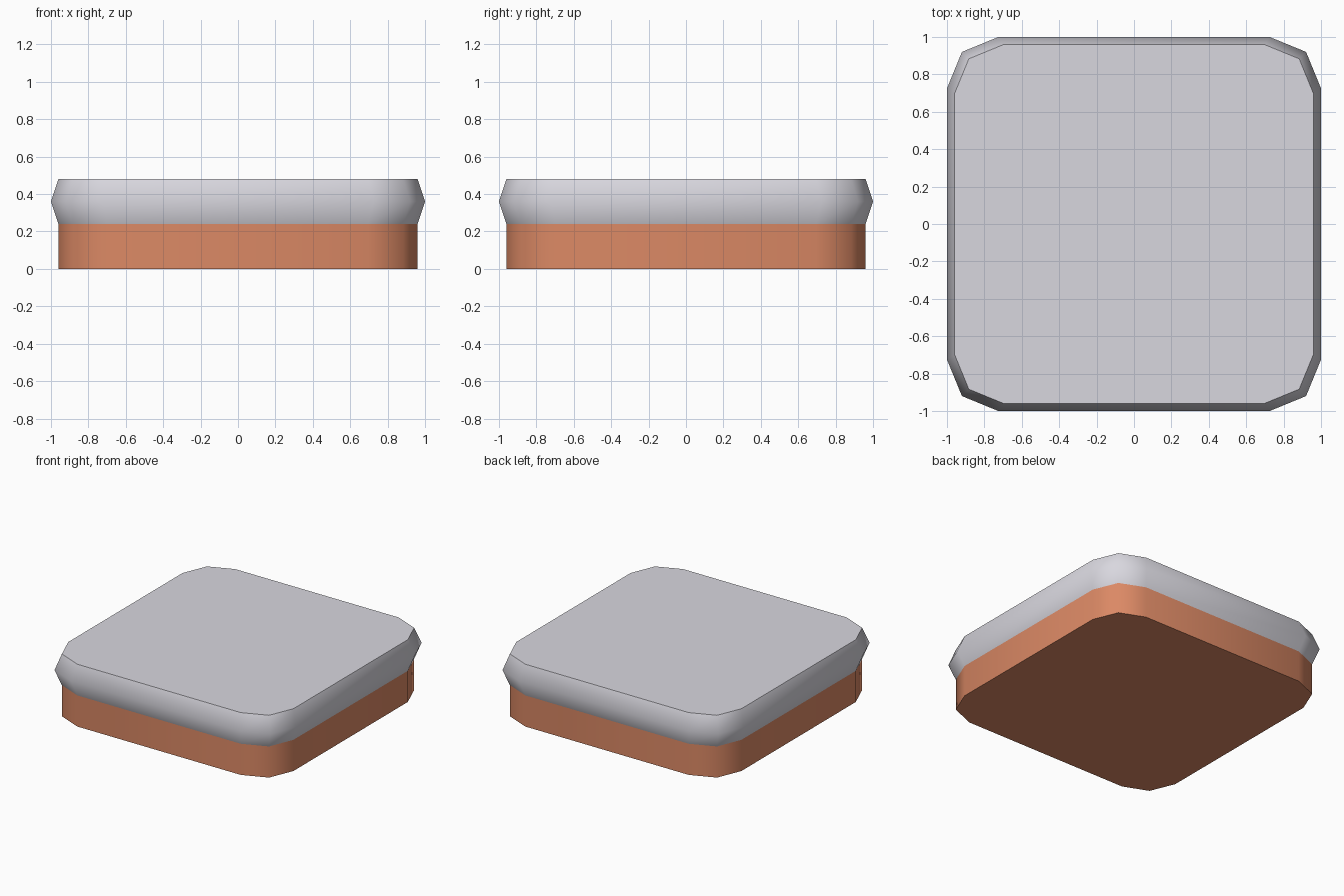
import bpy, bmesh, math

if "Cube" in bpy.data.objects:
    bpy.data.objects.remove(bpy.data.objects["Cube"])


def material(name, rgb):
    m = bpy.data.materials.new(name)
    m.diffuse_color = (*rgb, 1.0)
    m.use_nodes = True
    m.node_tree.nodes["Principled BSDF"].inputs["Base Color"].default_value = m.diffuse_color
    return m


snow = material("pale grey", (0.69, 0.68, 0.735))
earth = material("orange brown", (0.71, 0.25, 0.13))


def outline(s):
    """Rounded square, counter-clockwise, three points per corner."""
    pts = []
    for k in range(4):
        c, n = [1, 0, -1, 0][k], [0, 1, 0, -1][k]
        for x, y in ((1, 0.725), (0.92, 0.92), (0.725, 1)):
            pts.append((s * (x * c - y * n), s * (x * n + y * c)))
    return pts


def slab(name, levels, mat, cap_bottom=False, cap_top=False):
    """Stack of outlines (z, scale) joined by side faces."""
    bm = bmesh.new()
    rings = [[bm.verts.new((x, y, z)) for x, y in outline(s)] for z, s in levels]
    for lo, hi in zip(rings, rings[1:]):
        for i in range(len(lo)):
            j = (i + 1) % len(lo)
            bm.faces.new((lo[i], lo[j], hi[j], hi[i]))
    if cap_bottom:
        bm.faces.new(rings[0][::-1])
    if cap_top:
        bm.faces.new(rings[-1])
    mesh = bpy.data.meshes.new(name)
    bm.to_mesh(mesh)
    bm.free()
    mesh.materials.append(mat)
    ob = bpy.data.objects.new(name, mesh)
    bpy.context.collection.objects.link(ob)
    bpy.ops.object.select_all(action='DESELECT')
    ob.select_set(True)
    bpy.context.view_layer.objects.active = ob
    bpy.ops.object.shade_smooth_by_angle(angle=math.radians(60))
    return ob


# Lower straight-sided base
slab("earth_base", [(0, 0.96), (0.24, 0.96)], earth, cap_bottom=True)
# Upper layer with a bulging rim and flat top
slab("snow_top", [(0.24, 0.96), (0.36, 1.0), (0.48, 0.96)], snow, cap_top=True)
